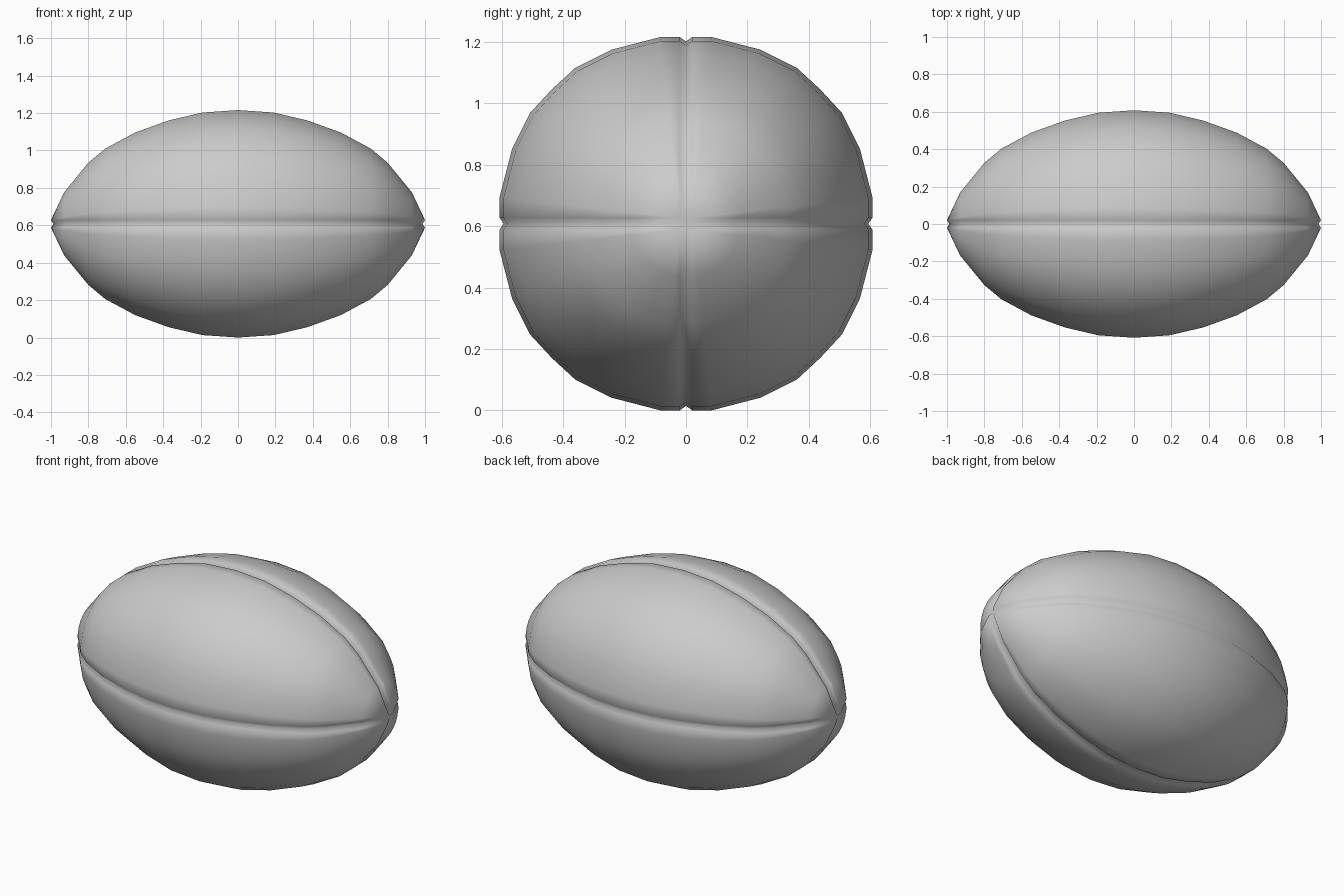
import bpy, bmesh

cube = bpy.data.objects.get("Cube")
if cube:
    bpy.data.objects.remove(cube, do_unlink=True)

RADIUS = 0.608       # half height of the ball
SEAM = 0.02          # half width of a seam groove
DEPTH = 0.014        # depth of a seam groove

# Long profile from the middle to one tip: (x, half height)
HALF = [(0, RADIUS), (0.19, 0.595), (0.37, 0.553), (0.55, 0.488),
        (0.71, 0.402), (0.80, 0.327), (0.93, 0.168), (1.0, SEAM)]
PROFILE = [(-x, r) for x, r in reversed(HALF[1:])] + HALF

# Rounded quarter panel, mirrored about its diagonal
ARC = [(0, 1), (0.11, 1), (0.38, 0.93), (0.58, 0.83), (0.71, 0.71)]
ARC += [(b, a) for a, b in reversed(ARC[:-1])]


def ring(x, r):
    """Cross-section: four panels, each preceded by a groove bottom."""
    quarter = [(x * 0.987, 0, r - DEPTH)]
    quarter += [(x, SEAM + (r - SEAM) * a, SEAM + (r - SEAM) * b) for a, b in ARC]
    points = []
    for _ in range(4):
        points += quarter
        quarter = [(px, pz, -py) for px, py, pz in quarter]
    return points


# Ball skin
bm = bmesh.new()
rings = [[bm.verts.new((x, y, z + RADIUS)) for x, y, z in ring(*p)] for p in PROFILE]
count = len(rings[0])
for a, b in zip(rings, rings[1:]):
    for i in range(count):
        j = (i + 1) % count
        bm.faces.new((a[i], a[j], b[j], b[i]))

# Sunken tips where the seams meet
for end, side in ((rings[0], -1), (rings[-1], 1)):
    tip = bm.verts.new((side * 0.985, 0, RADIUS))
    for i in range(count):
        bm.faces.new((end[i], end[(i + 1) % count], tip))

bmesh.ops.remove_doubles(bm, verts=bm.verts, dist=0.0005)
bmesh.ops.recalc_face_normals(bm, faces=bm.faces)
for face in bm.faces:
    face.smooth = True

mesh = bpy.data.meshes.new("ball")
bm.to_mesh(mesh)
bm.free()
ball = bpy.data.objects.new("ball", mesh)
bpy.context.collection.objects.link(ball)

# Plain grey skin
grey = bpy.data.materials.new("light_grey")
grey.use_nodes = True
color = (0.6, 0.6, 0.6, 1)
grey.diffuse_color = color
grey.node_tree.nodes["Principled BSDF"].inputs["Base Color"].default_value = color
mesh.materials.append(grey)
